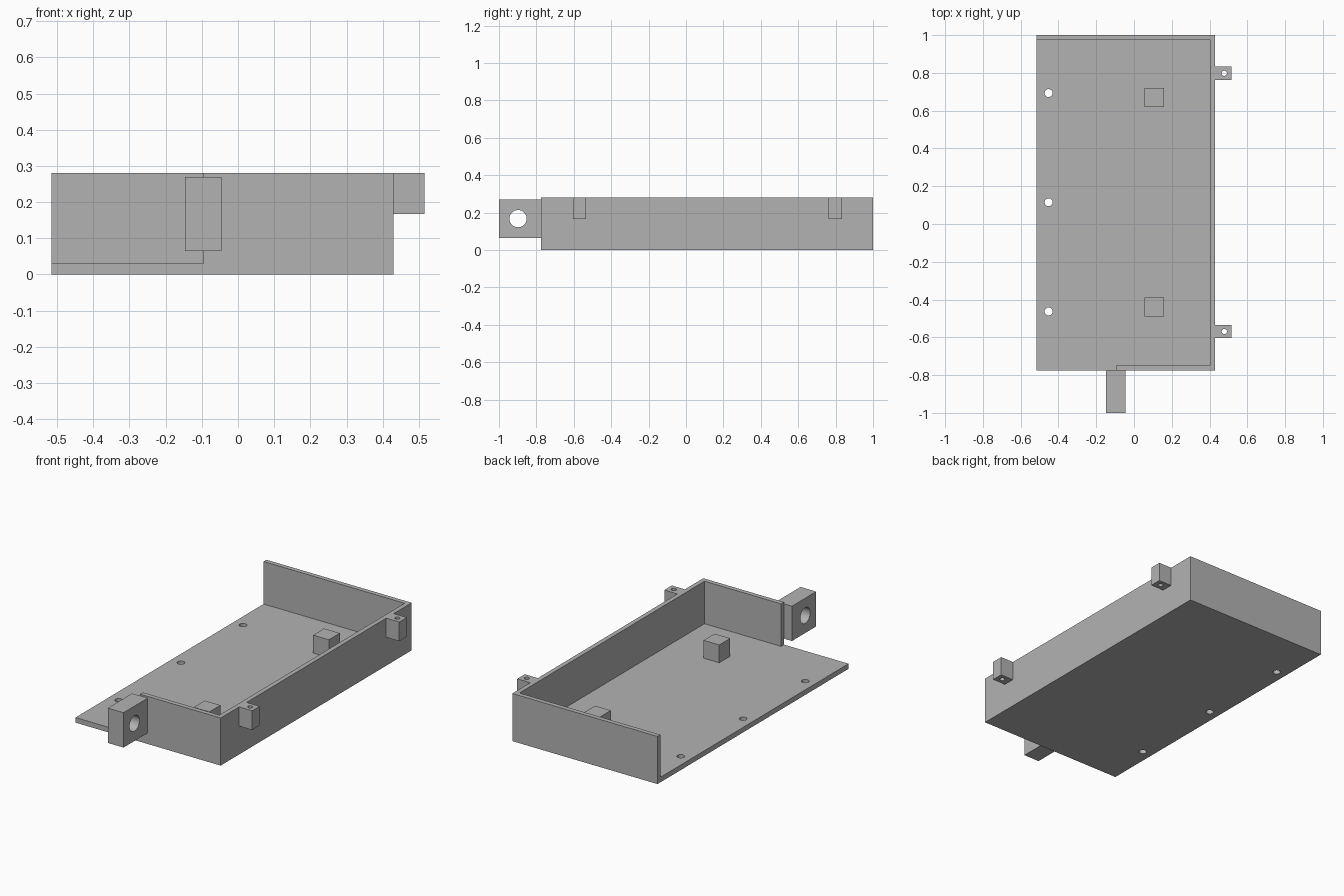
import bpy
import math
from mathutils import Vector

if "Cube" in bpy.data.objects:
    bpy.data.objects.remove(bpy.data.objects["Cube"], do_unlink=True)

grey = bpy.data.materials.new("plain grey")
grey.use_nodes = True
colour = (0.45, 0.45, 0.45, 1)
grey.diffuse_color = colour
grey.node_tree.nodes["Principled BSDF"].inputs["Base Color"].default_value = colour


def box(name, low, high):
    """Box between two opposite corners."""
    low, high = Vector(low), Vector(high)
    bpy.ops.mesh.primitive_cube_add(size=1, location=(low + high) / 2)
    ob = bpy.context.object
    ob.name = name
    ob.scale = high - low
    bpy.ops.object.transform_apply(location=False, rotation=False, scale=True)
    ob.data.materials.append(grey)
    return ob


def rod(centre, radius, length, along_x=False):
    """Round cutter, upright or lying along x."""
    turn = (0, math.pi / 2, 0) if along_x else (0, 0, 0)
    bpy.ops.mesh.primitive_cylinder_add(vertices=32, radius=radius, depth=length,
                                        location=centre, rotation=turn)
    ob = bpy.context.object
    ob.data.materials.append(grey)
    return ob


def cut(ob, cutters):
    """Subtract each cutter, then remove it."""
    bpy.ops.object.select_all(action="DESELECT")
    ob.select_set(True)
    bpy.context.view_layer.objects.active = ob
    for cutter in cutters:
        cutter.hide_render = True
        mod = ob.modifiers.new("cut", "BOOLEAN")
        mod.operation = "DIFFERENCE"
        mod.solver = "EXACT"
        mod.object = cutter
        bpy.ops.object.modifier_apply(modifier=mod.name)
        bpy.data.objects.remove(cutter, do_unlink=True)
    bpy.ops.object.shade_smooth_by_angle(angle=math.radians(30))


# Open tray: floor with back, left and part front walls
FLOOR, TOP = 0.03, 0.28
SIDE, FRONT = 0.43, -0.775
tray = box("tray", (-0.515, FRONT, 0), (SIDE, 1, TOP))
pocket = box("pocket_cutter", (-0.6, -0.748, FLOOR), (0.403, 0.973, 0.4))
front_gap = box("front_gap_cutter", (-0.6, -0.9, FLOOR), (-0.095, -0.7, 0.4))
floor_holes = [rod((-0.452, y, 0), 0.021, 0.2) for y in (-0.463, 0.115, 0.693)]
cut(tray, [pocket, front_gap] + floor_holes)

# Square posts standing on the floor
for name, y in (("front_post", -0.44), ("back_post", 0.67)):
    box(name, (0.056, y - 0.051, FLOOR), (0.158, y + 0.051, 0.135))

# Screw tabs on the outside of the long wall
for name, y in (("front_screw_tab", -0.569), ("back_screw_tab", 0.798)):
    tab = box(name, (SIDE, y - 0.035, 0.167), (0.515, y + 0.035, TOP))
    cut(tab, [rod((0.478, y, 0.22), 0.014, 0.3)])

# Pivot block on the end of the front wall
block = box("pivot_block", (-0.147, -1, 0.065), (-0.045, FRONT, 0.27))
cut(block, [rod((-0.096, -0.898, 0.168), 0.046, 0.3, along_x=True)])
